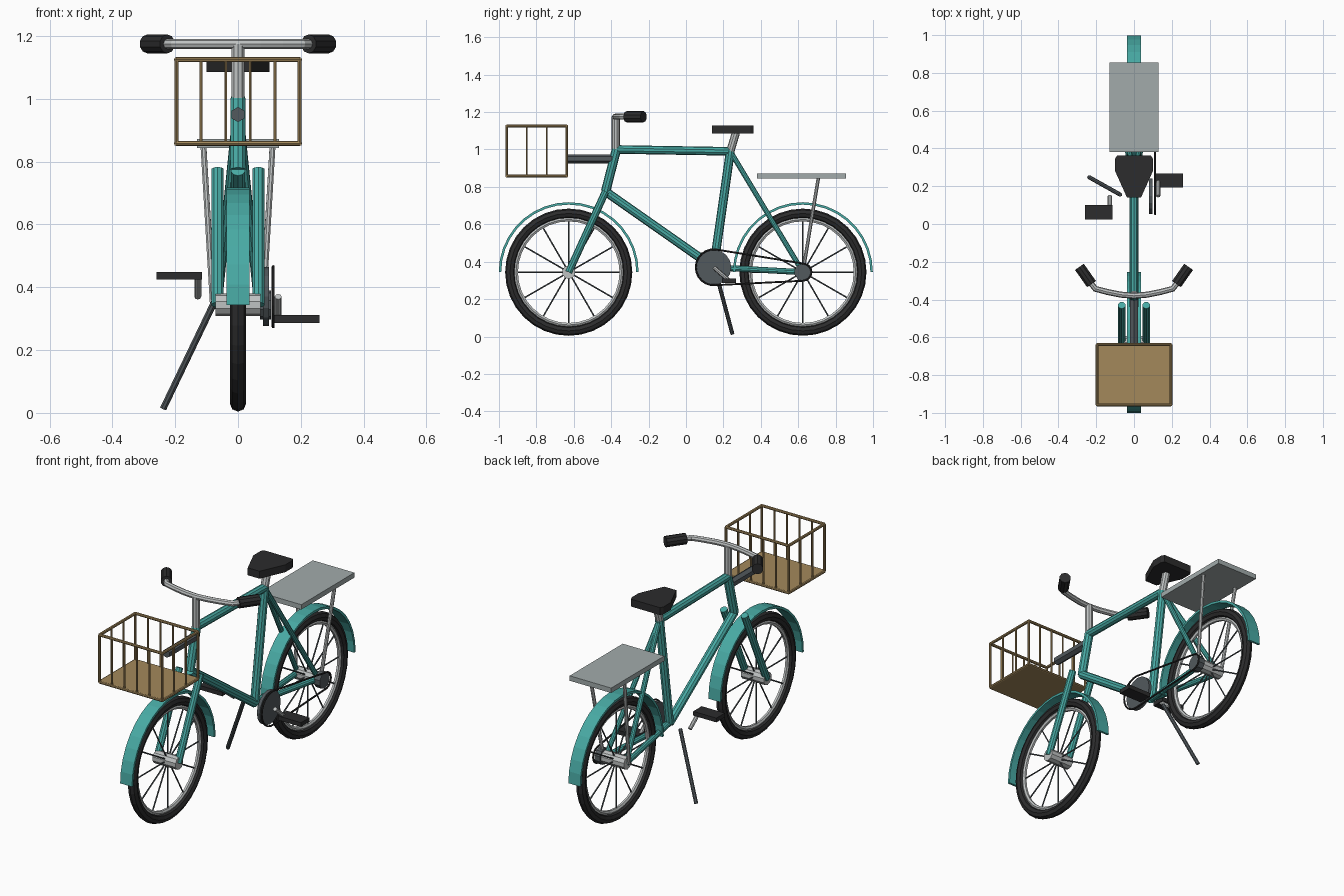
import bpy, bmesh, math
from mathutils import Vector, Matrix

cube = bpy.data.objects.get("Cube")
if cube:
    bpy.data.objects.remove(cube, do_unlink=True)


def material(name, rgb):
    m = bpy.data.materials.new(name)
    m.use_nodes = True
    m.diffuse_color = (*rgb, 1)
    m.node_tree.nodes["Principled BSDF"].inputs["Base Color"].default_value = (*rgb, 1)
    return m


TEAL = material("teal_paint", (0.065, 0.40, 0.37))
BLACK = material("black_rubber", (0.025, 0.025, 0.026))
SILVER = material("silver_metal", (0.52, 0.54, 0.54))
STEEL = material("rack_grey", (0.36, 0.41, 0.41))
SLATE = material("slate_metal", (0.085, 0.10, 0.11))
TAN = material("tan_basket", (0.37, 0.25, 0.105))


def finish(name, bm, mat):
    bmesh.ops.recalc_face_normals(bm, faces=bm.faces)
    me = bpy.data.meshes.new(name)
    bm.to_mesh(me)
    bm.free()
    me.materials.append(mat)
    ob = bpy.data.objects.new(name, me)
    bpy.context.collection.objects.link(ob)
    return ob


def add_rod(bm, a, b, r, sides=10):
    a, b = Vector(a), Vector(b)
    d = b - a
    turn = d.to_track_quat('Z', 'Y').to_matrix().to_4x4()
    bmesh.ops.create_cone(bm, cap_ends=True, segments=sides, radius1=r, radius2=r,
                          depth=d.length, matrix=Matrix.Translation((a + b) / 2) @ turn)


def rods(name, pairs, r, mat, sides=10):
    bm = bmesh.new()
    for a, b in pairs:
        add_rod(bm, a, b, r, sides)
    return finish(name, bm, mat)


def rod(name, a, b, r, mat, sides=10):
    return rods(name, [(a, b)], r, mat, sides)


def box(name, lo, hi, mat):
    lo, hi = Vector(lo), Vector(hi)
    bm = bmesh.new()
    bmesh.ops.create_cube(bm, size=1, matrix=Matrix.Translation((lo + hi) / 2)
                          @ Matrix.Diagonal((*(hi - lo), 1)))
    return finish(name, bm, mat)


def pipe(name, points, r, mat, closed=False):
    cu = bpy.data.curves.new(name, 'CURVE')
    cu.dimensions = '3D'
    cu.bevel_depth, cu.bevel_resolution, cu.use_fill_caps = r, 2, True
    sp = cu.splines.new('POLY')
    sp.points.add(len(points) - 1)
    for p, co in zip(sp.points, points):
        p.co = (*co, 1)
    sp.use_cyclic_u, sp.use_smooth = closed, False
    cu.materials.append(mat)
    ob = bpy.data.objects.new(name, cu)
    bpy.context.collection.objects.link(ob)
    return ob


def arc_point(centre, r, angle, x=0):
    return Vector((x, centre[1] + r * math.cos(angle), centre[2] + r * math.sin(angle)))


def sweep(name, centre, section, start, end, steps, mat):
    """Sweep a closed (x, radius) section around the wheel axis."""
    full = end - start > 6.28
    bm = bmesh.new()
    rings = [[bm.verts.new(arc_point(centre, r, start + (end - start) * i / steps, x))
              for x, r in section] for i in range(steps + (not full))]
    n = len(section)
    for i in range(steps):
        a, b = rings[i], rings[(i + 1) % len(rings)]
        for j in range(n):
            bm.faces.new((a[j], a[(j + 1) % n], b[(j + 1) % n], b[j]))
    if not full:
        bm.faces.new(rings[0])
        bm.faces.new(rings[-1])
    return finish(name, bm, mat)


def circle_section(major, minor, n=8):
    return [(minor * math.cos(math.tau * k / n), major + minor * math.sin(math.tau * k / n))
            for k in range(n)]


# Wheels and mudguards
FRONT, REAR = Vector((0, -0.627, 0.344)), Vector((0, 0.625, 0.344))
for label, c in (("front", FRONT), ("rear", REAR)):
    sweep(label + "_tyre", c, circle_section(0.314, 0.026), 0, math.tau, 32, BLACK)
    sweep(label + "_rim", c, circle_section(0.282, 0.012, 6), 0, math.tau, 32, SILVER)
    rods(label + "_spokes", [(c, arc_point(c, 0.28, math.tau * k / 12)) for k in range(12)],
         0.004, SLATE, 6)
    hub = Vector((0.072, 0, 0))
    rod(label + "_hub", c - hub, c + hub, 0.036, SILVER, 10)
    guard = [(-0.037, 0.361), (0.037, 0.361), (0.037, 0.374), (-0.037, 0.374)]
    sweep(label + "_mudguard", c, guard, 0, math.pi, 18, TEAL)

# Frame tubes
HEAD_LOW, HEAD_TOP = Vector((0, -0.43, 0.775)), Vector((0, -0.372, 1.0))
SEAT, CRANK = Vector((0, 0.237, 0.99)), Vector((0, 0.148, 0.37))
rod("head_tube", HEAD_LOW, HEAD_TOP, 0.025, TEAL)
rod("top_tube", HEAD_TOP, SEAT, 0.023, TEAL)
rod("down_tube", HEAD_LOW, CRANK, 0.024, TEAL)
rod("seat_tube", SEAT, CRANK, 0.024, TEAL)
for side, s in (("left", 1), ("right", -1)):
    dx = Vector((s * 0.065, 0, 0))
    rod(side + "_fork_leg", FRONT + dx, HEAD_LOW + dx, 0.02, TEAL)
    rod(side + "_seat_stay", SEAT, REAR + dx, 0.014, TEAL)
    rod(side + "_chain_stay", CRANK, REAR + dx, 0.016, TEAL)
    rod(side + "_rack_strut", (s * 0.11, 0.708, 0.85), REAR + Vector((s * 0.08, 0, 0)),
        0.01, SILVER, 8)
    # Grips
    rod(side + "_grip", (s * 0.225, -0.318, 1.175), (s * 0.289, -0.227, 1.175), 0.03, BLACK)

# Stem and handlebar
rod("stem", (0, -0.375, 0.985), (0, -0.375, 1.175), 0.022, SILVER)
half = [(0.07, -0.374), (0.14, -0.36), (0.205, -0.343), (0.24, -0.298)]
bar = [(-x, y) for x, y in reversed(half)] + [(0, -0.38)] + half
pipe("handlebar", [(x, y, 1.175) for x, y in bar], 0.016, SILVER)

# Saddle
rod("seat_post", SEAT, (0, 0.267, 1.09), 0.022, SILVER)
bm = bmesh.new()
outline = [(0.037, 0.14), (0.1, 0.28), (0.1, 0.345), (0.09, 0.362)]
outline += [(-x, y) for x, y in reversed(outline)]
face = bm.faces.new([bm.verts.new((x, y, 1.086)) for x, y in outline])
lifted = bmesh.ops.extrude_face_region(bm, geom=[face])["geom"]
bmesh.ops.translate(bm, vec=(0, 0, 0.042),
                    verts=[v for v in lifted if isinstance(v, bmesh.types.BMVert)])
finish("saddle", bm, BLACK)

# Rear rack plate
box("rear_rack", (-0.13, 0.38, 0.844), (0.13, 0.855, 0.872), STEEL)

# Basket with its arm
X, Y0, Y1, Z0, Z1 = 0.196, -0.958, -0.638, 0.858, 1.125
box("basket_floor", (-X, Y0, Z0 - 0.008), (X, Y1, Z0 + 0.006), TAN)
corners = [(-X, Y0), (X, Y0), (X, Y1), (-X, Y1)]
edges = list(zip(corners, corners[1:] + corners[:1]))
rods("basket_rails", [((*a, z), (*b, z)) for a, b in edges for z in (Z0, Z1)], 0.008, TAN, 8)
rods("basket_posts", [((*c, Z0), (*c, Z1)) for c in corners], 0.007, TAN, 8)
spots = [(X * (k / 2.5 - 1), y) for k in range(1, 5) for y in (Y0, Y1)]
spots += [(x, Y0 + (Y1 - Y0) * k / 3) for k in (1, 2) for x in (-X, X)]
rods("basket_bars", [((*p, Z0), (*p, Z1)) for p in spots], 0.005, TAN, 6)
rod("basket_arm", (0, -0.64, 0.95), (0, -0.385, 0.95), 0.024, SLATE, 6)

# Drivetrain
rod("chainring", CRANK + Vector((0.08, 0, 0)), CRANK + Vector((0.098, 0, 0)), 0.094, SLATE, 16)
rod("rear_sprocket", REAR + Vector((0.07, 0, 0)), REAR + Vector((0.105, 0, 0)), 0.046, SLATE, 10)
loop = [arc_point(CRANK, 0.096, math.pi * (0.47 + k * 1.06 / 12), 0.112) for k in range(13)]
loop += [arc_point(REAR, 0.046, math.pi * (-0.47 + k * 0.94 / 8), 0.112) for k in range(9)]
pipe("chain", loop, 0.005, BLACK, closed=True)
for side, s, y, z in (("left", 1, 0.23, 0.299), ("right", -1, 0.062, 0.436)):
    x = s * 0.128
    rod(side + "_crank", (x, CRANK.y, CRANK.z), (x, y, z), 0.011, SILVER, 8)
    box(side + "_pedal", (min(s * 0.115, s * 0.26), y - 0.038, z - 0.012),
        (max(s * 0.115, s * 0.26), y + 0.038, z + 0.012), BLACK)

# Kickstand
rod("kickstand", (-0.072, 0.155, 0.36), (-0.238, 0.248, 0.014), 0.011, SLATE, 8)
